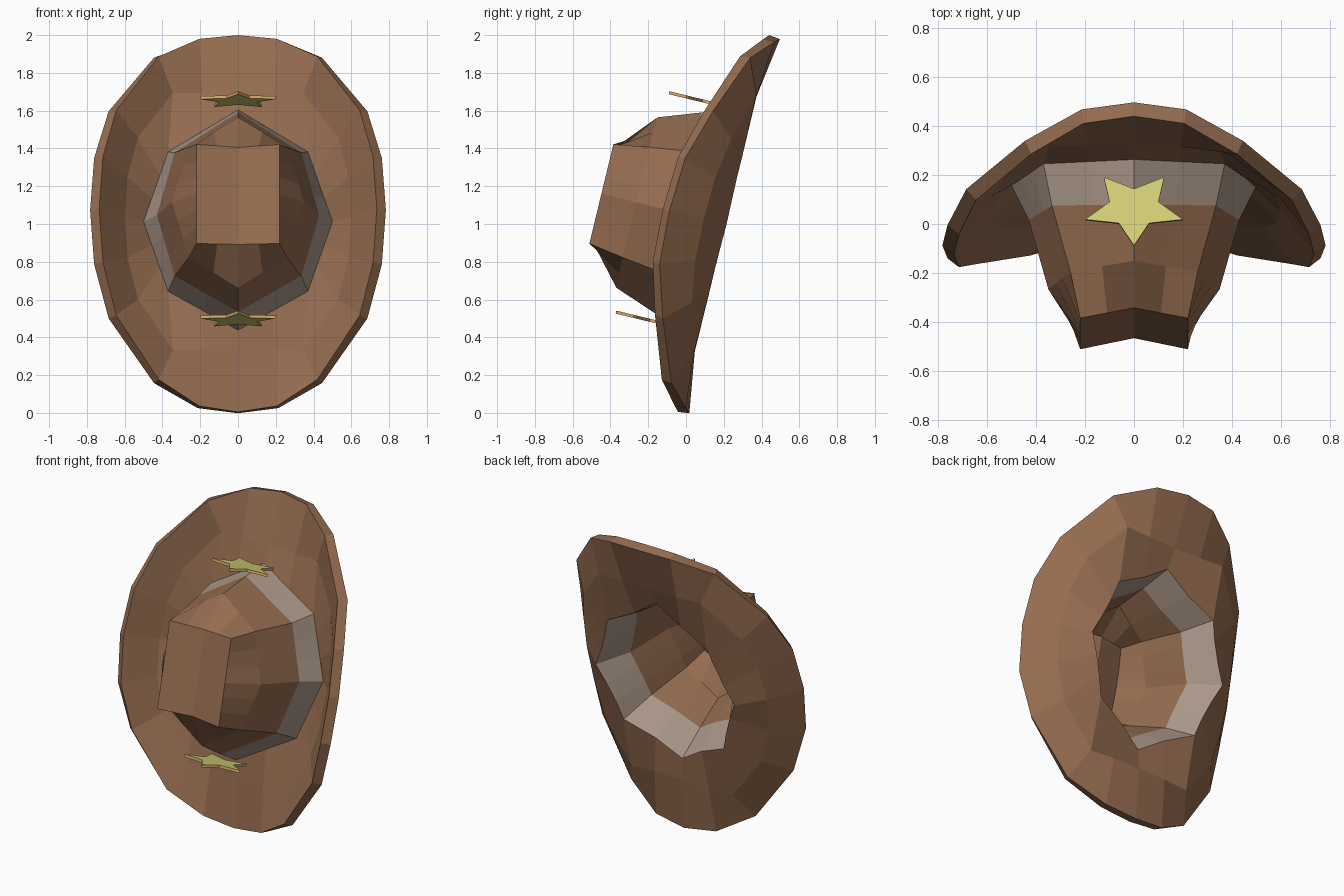
import bpy, bmesh, math
from mathutils import Matrix

if "Cube" in bpy.data.objects:
    bpy.data.objects.remove(bpy.data.objects["Cube"])

# Tilted hat frame: x across, v along the hat's length, n up out of the crown
A = math.radians(13.6)
S, C = math.sin(A), math.cos(A)
FRAME = Matrix(((1, 0, 0, 0), (0, S, -C, 0.21), (0, C, S, 1.0), (0, 0, 0, 1)))


def material(name, rgb):
    m = bpy.data.materials.new(name)
    m.diffuse_color = (*rgb, 1)
    m.use_nodes = True
    m.node_tree.nodes["Principled BSDF"].inputs["Base Color"].default_value = m.diffuse_color
    return m


BROWN = material("brown leather", (0.30, 0.15, 0.08))
BAND = material("pale band", (0.42, 0.32, 0.26))
GOLD = material("yellow metal", (0.66, 0.64, 0.18))
RIM = material("orange metal", (0.66, 0.38, 0.13))


def finish(bm, name, mats):
    me = bpy.data.meshes.new(name)
    bm.transform(FRAME)
    bm.to_mesh(me)
    bm.free()
    for m in mats:
        me.materials.append(m)
    ob = bpy.data.objects.new(name, me)
    bpy.context.collection.objects.link(ob)
    return ob


def lerp(a, b, t):
    return tuple(p + (q - p) * t for p, q in zip(a, b))


def octagon(a, b, c):
    """Quarter of an eight-sided ring, split to match the brim's segments."""
    return [a, lerp(a, b, .5), b, lerp(b, c, 1 / 3), lerp(b, c, 2 / 3), c]


def full_ring(q):
    """Mirror a quarter ring twice into 20 points."""
    half = q + [(x, -v, n) for x, v, n in reversed(q[:-1])]
    return half + [(-x, v, n) for x, v, n in reversed(half[1:-1])]


# Quarter rings from brim edge to crown top, as (x, v, n)
rings = [
    [(0, 1.026, .011), (.205, 1.0, .035), (.42, .88, .135),
     (.645, .557, .25), (.715, .287, .328), (.735, 0, .342)],
    [(0, .70, .06), (.19, .70, .06), (.345, .70, .06),
     (.53, .44, .125), (.585, .22, .155), (.60, 0, .16)],
    octagon((0, .60, .09), (.37, .38, .055), (.50, 0, .055)),
    octagon((0, .543, .265), (.335, .336, .22), (.43, 0, .20)),
    octagon((0, .464, .483), (.26, .30, .49), (.35, 0, .49)),
    octagon((0, .264, .632), (.22, .27, .677), (.22, 0, .677)),
]

# Hat: brim, band and creased crown as one thick shell
bm = bmesh.new()
loops = [[bm.verts.new(p) for p in full_ring(q)] for q in rings]
for k, (o, i) in enumerate(zip(loops, loops[1:])):
    for j in range(20):
        m = (j + 1) % 20
        f = bm.faces.new((o[m], o[j], i[j], i[m]))
        f.material_index = 1 if k == 2 else 0
top = loops[-1]
bm.faces.new(top[10::-1])
bm.faces.new([top[0]] + top[19:9:-1])
hat = finish(bm, "hat", [BROWN, BAND])
mod = hat.modifiers.new("thickness", 'SOLIDIFY')
mod.thickness = 0.06
mod.offset = -1


# Star badges standing at both ends of the crown
def star(name, v):
    bm = bmesh.new()
    pts = []
    for k in range(10):
        r = 1 if k % 2 == 0 else .5
        t = math.pi / 2 + k * math.pi / 5
        pts.append((.21 * r * math.cos(t), .296 + .159 * r * math.sin(t)))
    a, b = ([bm.verts.new((x, v + d, n)) for x, n in pts] for d in (-.008, .008))
    bm.faces.new(a)
    bm.faces.new(b[::-1])
    for k in range(10):
        m = (k + 1) % 10
        bm.faces.new((a[k], b[k], b[m], a[m])).material_index = 1
    bmesh.ops.recalc_face_normals(bm, faces=bm.faces)
    finish(bm, name, [GOLD, RIM])


star("upper_star", .605)
star("lower_star", -.59)
